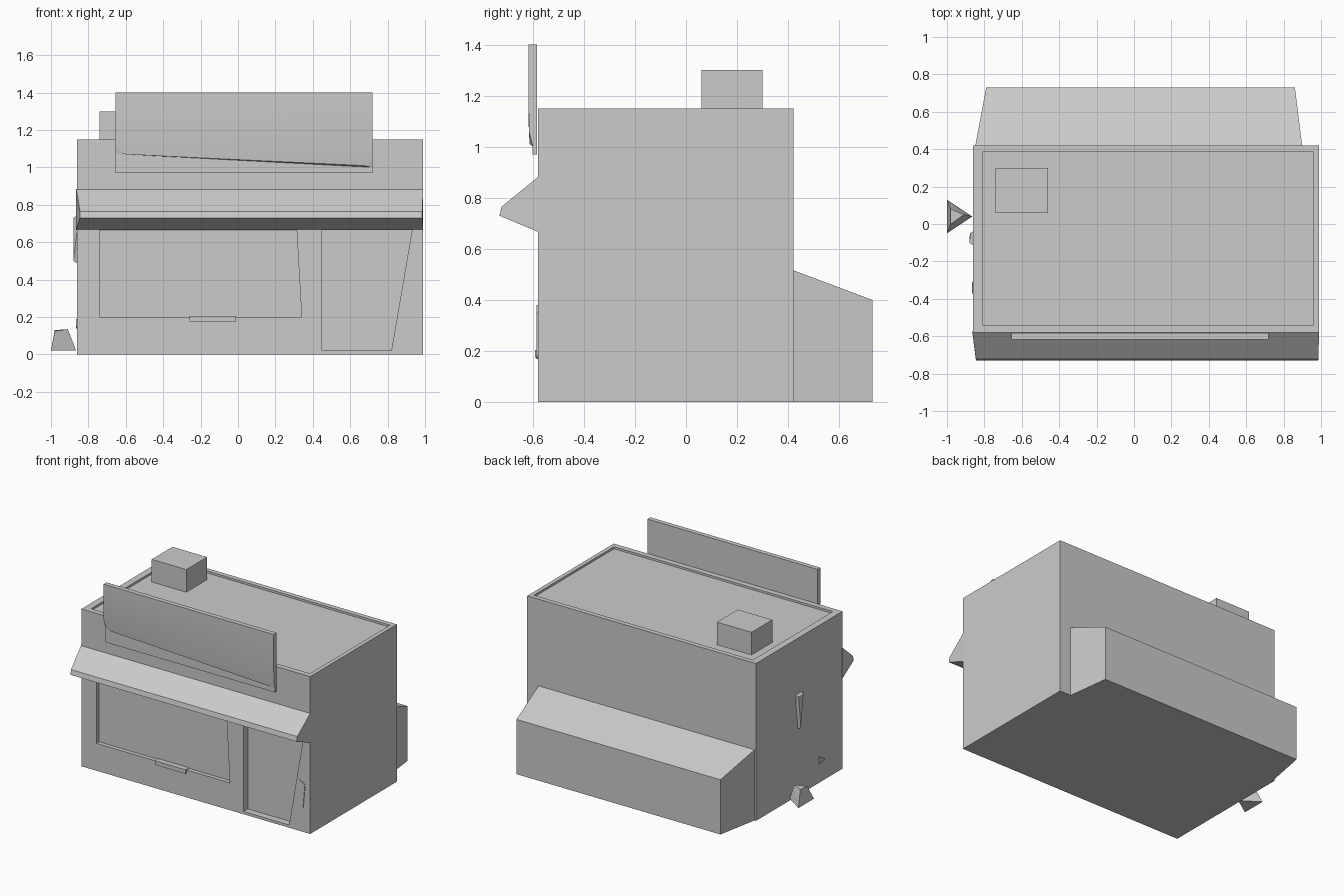
import bpy, bmesh, math

if "Cube" in bpy.data.objects:
    bpy.data.objects.remove(bpy.data.objects["Cube"])


def hull(name, points):
    """Convex solid around a few corner points, with coplanar faces merged."""
    bm = bmesh.new()
    for p in points:
        bm.verts.new(p)
    bmesh.ops.convex_hull(bm, input=bm.verts[:])
    bmesh.ops.dissolve_limit(bm, angle_limit=0.01, verts=bm.verts[:], edges=bm.edges[:])
    bmesh.ops.recalc_face_normals(bm, faces=bm.faces[:])
    me = bpy.data.meshes.new(name)
    bm.to_mesh(me)
    bm.free()
    ob = bpy.data.objects.new(name, me)
    bpy.context.collection.objects.link(ob)
    return ob


def box(name, x, y, z):
    return hull(name, [(a, b, c) for a in x for b in y for c in z])


def front_panel(name, outline, y0, y1):
    """Outline in x/z, extruded along y."""
    return hull(name, [(x, y, z) for y in (y0, y1) for x, z in outline])


def cut(target, cutter):
    mod = target.modifiers.new("cut", 'BOOLEAN')
    mod.operation = 'DIFFERENCE'
    mod.solver = 'EXACT'
    mod.object = cutter
    bpy.context.view_layer.objects.active = target
    bpy.ops.object.modifier_apply(modifier=mod.name)
    bpy.data.objects.remove(cutter)


def loft(name, ends):
    """Solid between (x, [(y, z), ...]) end profiles."""
    return hull(name, [(x, y, z) for x, prof in ends for y, z in prof])


# main building with roof parapet, shop window and doorway recesses
walls = box("building_walls", (-0.86, 0.99), (-0.58, 0.42), (0.0, 1.15))
cut(walls, box("roof_cutter", (-0.81, 0.96), (-0.54, 0.385), (1.135, 1.3)))
cut(walls, front_panel("window_cutter",
    [(-0.74, 0.20), (0.34, 0.20), (0.31, 0.73), (-0.74, 0.73)], -0.7, -0.55))
cut(walls, front_panel("door_cutter",
    [(0.45, 0.02), (0.82, 0.02), (0.94, 0.72), (0.45, 0.72)], -0.7, -0.53))

# roof vent box
box("roof_vent", (-0.74, -0.46), (0.06, 0.30), (1.12, 1.30))

# sign board over the front: back panel and tapered front face
box("sign_back", (-0.655, 0.72), (-0.60, -0.583), (0.97, 1.40))
hull("sign_front",
     [(x, y, 1.40) for x in (-0.655, 0.72) for y in (-0.617, -0.59)] +
     [(-0.655, -0.617, 1.14), (-0.60, -0.615, 1.07), (0.67, -0.612, 1.01),
      (0.72, -0.615, 1.06), (-0.655, -0.598, 1.08), (0.72, -0.598, 1.0)])

# sloped awning across the front
wall_edge = [(-0.575, 0.885), (-0.575, 0.665)]
lip = [(-0.722, 0.765), (-0.73, 0.73)]
loft("awning", [(-0.865, wall_edge), (0.99, wall_edge), (-0.845, lip), (0.985, lip)])

# lean-to along the back
inner = [(0.41, 0.0), (0.41, 0.52)]
outer = [(0.73, 0.0), (0.73, 0.40)]
loft("back_lean_to", [(-0.85, inner), (0.90, inner), (-0.79, outer), (0.86, outer)])

# small details: window sill, front notices, side brackets, stone
box("window_sill", (-0.26, -0.01), (-0.59, -0.54), (0.175, 0.205))
front_panel("door_notice", [(0.88, 0.17), (0.935, 0.18), (0.95, 0.35), (0.90, 0.38)], -0.585, -0.57)
hull("side_bracket", [(-0.85, -0.03, 0.75), (-0.85, -0.12, 0.75), (-0.85, -0.06, 0.48),
                      (-0.875, -0.05, 0.73), (-0.88, -0.10, 0.73), (-0.88, -0.07, 0.50)])
hull("side_plate", [(-0.85, -0.30, 0.20), (-0.85, -0.38, 0.15), (-0.85, -0.30, 0.13),
                    (-0.866, -0.31, 0.19), (-0.866, -0.37, 0.15), (-0.866, -0.31, 0.14)])
hull("stone", [(-1.0, -0.05, 0.02), (-1.0, 0.13, 0.02), (-0.865, 0.04, 0.02),
               (-0.98, 0.0, 0.125), (-0.98, 0.08, 0.13), (-0.91, 0.05, 0.135)])

# smooth shading with sharp corners kept
bpy.ops.object.select_all(action='SELECT')
bpy.context.view_layer.objects.active = walls
bpy.ops.object.shade_smooth_by_angle(angle=math.radians(30))
